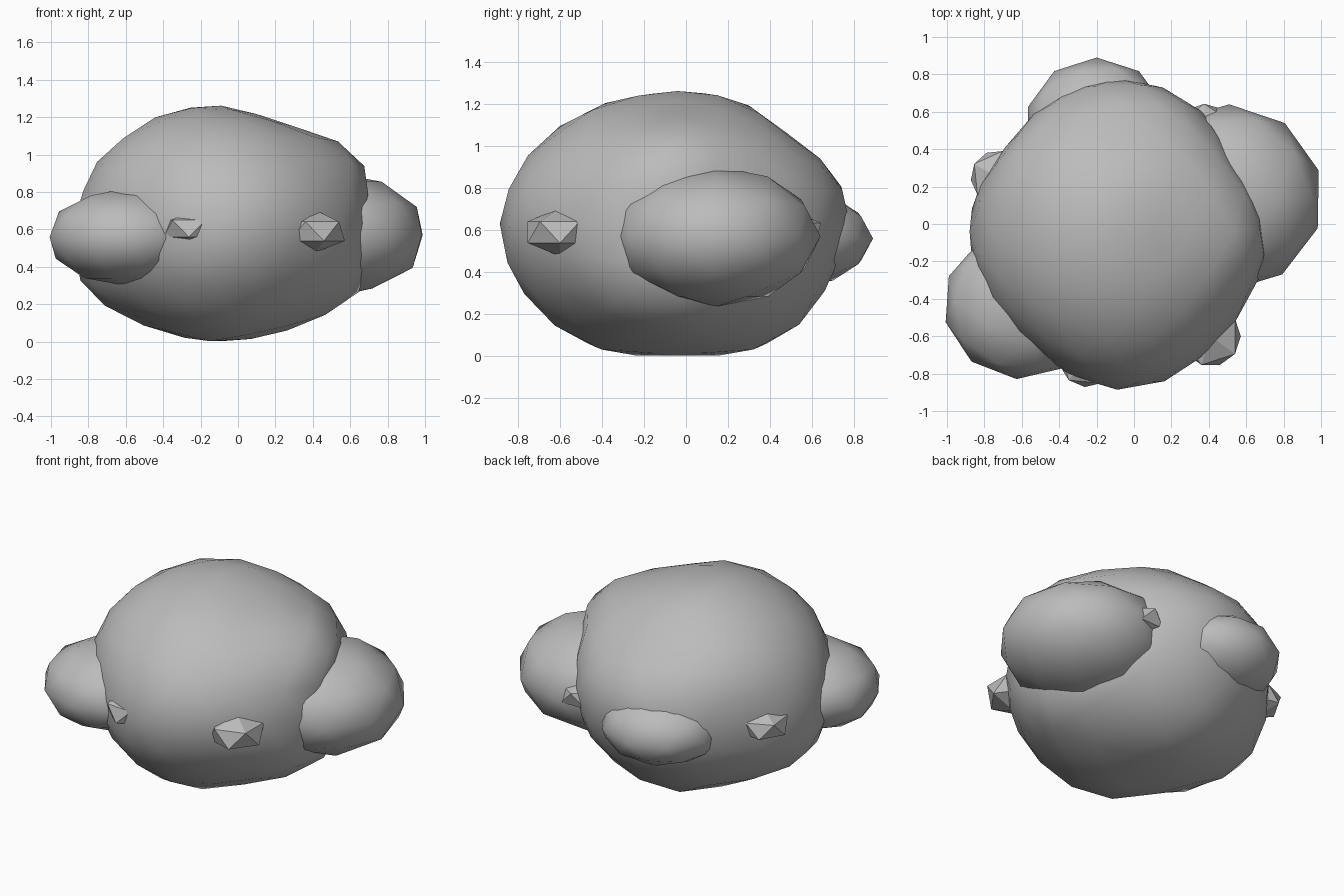
import bpy
import bmesh
import math
from mathutils import Vector

if "Cube" in bpy.data.objects:
    bpy.data.objects.remove(bpy.data.objects["Cube"], do_unlink=True)

stone = bpy.data.materials.new("stone grey")
stone.use_nodes = True
GREY = (0.5, 0.5, 0.5, 1)
stone.diffuse_color = GREY
stone.node_tree.nodes["Principled BSDF"].inputs["Base Color"].default_value = GREY


def lump(name, center, radii, detail, turn=0, smooth=True, bumps=()):
    """Icosphere stretched to radii, swollen or dented along the bump directions."""
    bm = bmesh.new()
    bmesh.ops.create_icosphere(bm, subdivisions=detail, radius=1)
    for v in bm.verts:
        d = v.co.normalized()
        swell = sum(a * math.exp(14 * (d.dot(Vector(b).normalized()) - 1)) for b, a in bumps)
        v.co = Vector(r * c for r, c in zip(radii, d * (1 + swell)))
    for f in bm.faces:
        f.smooth = smooth
    mesh = bpy.data.meshes.new(name)
    bm.to_mesh(mesh)
    bm.free()
    mesh.materials.append(stone)
    ob = bpy.data.objects.new(name, mesh)
    ob.location = center
    ob.rotation_euler.z = math.radians(turn)
    bpy.context.collection.objects.link(ob)


# Main boulder with uneven swellings and dents
lump("boulder", (-0.09, -0.04, 0.63), (0.78, 0.8, 0.63), 3, bumps=[
    ((0.9, 0, 0.5), 0.11), ((0.85, -0.1, -0.5), 0.12), ((-0.88, 0, -0.48), 0.08),
    ((0, -0.5, 0.88), 0.02), ((0, -0.5, -0.88), 0.08), ((0, 0.5, -0.88), 0.08),
    ((0, -0.95, -0.3), 0.06), ((0.35, -0.93, 0.1), 0.03), ((0, 0.7, 0.7), -0.07),
    ((0, 0.97, 0.25), 0.04), ((0, 0.35, 0.93), 0.03), ((0, -0.95, 0.3), 0.03),
    ((-0.75, 0.6, 0), -0.05), ((0.9, 0.35, 0), -0.1), ((-0.65, -0.7, 0), -0.04),
    ((0.4, 0, 0.9), -0.06), ((-0.25, 0, 0.97), 0.01), ((0, 0, -1), -0.03)])

# Rounded lobes growing out of the sides
lump("left_lobe", (0.5, 0.14, 0.57), (0.51, 0.50, 0.335), 2, turn=-1)
lump("right_front_lobe", (-0.6, -0.43, 0.56), (0.42, 0.40, 0.26), 2, turn=-4)
lump("back_lobe", (-0.2, 0.51, 0.56), (0.385, 0.38, 0.235), 2)

# Small faceted pebbles sunk into the boulder around its middle
for name, center, radius, height, turn in [
        ("front_pebble", (-0.25, -0.72, 0.605), 0.17, 0.1, 13),
        ("left_front_pebble", (0.41, -0.6, 0.59), 0.18, 0.115, 36),
        ("right_pebble", (-0.73, 0.25, 0.59), 0.16, 0.1, 6),
        ("back_pebble", (0.38, 0.5, 0.59), 0.16, 0.1, 20)]:
    lump(name, center, (radius, radius, height), 1, turn, smooth=False)
